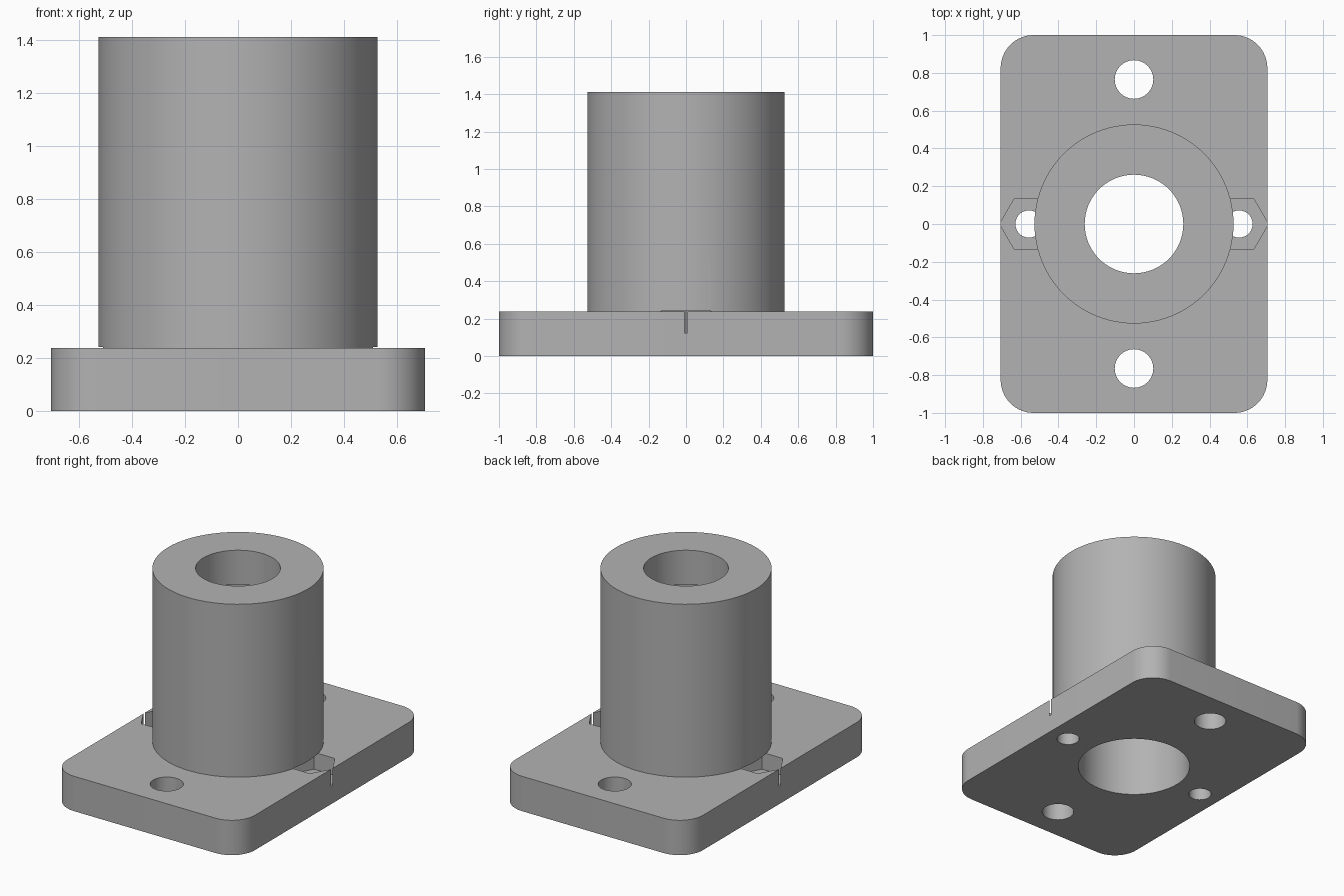
import bpy, bmesh, math

if "Cube" in bpy.data.objects:
    bpy.data.objects.remove(bpy.data.objects["Cube"])

PLATE_X, PLATE_Y, PLATE_Z = 0.706, 1.0, 0.237
CORNER = 0.175
TOP = 1.412

grey = bpy.data.materials.new("plain grey")
grey.use_nodes = True
colour = (0.45, 0.45, 0.45, 1)
grey.diffuse_color = colour
grey.node_tree.nodes["Principled BSDF"].inputs["Base Color"].default_value = colour


def prism(name, outline, z0, z1):
    """Extrude a closed outline from z0 to z1."""
    bm = bmesh.new()
    base = bm.faces.new([bm.verts.new((x, y, z0)) for x, y in outline])
    side = bmesh.ops.extrude_face_region(bm, geom=[base])["geom"]
    verts = [v for v in side if isinstance(v, bmesh.types.BMVert)]
    bmesh.ops.translate(bm, verts=verts, vec=(0, 0, z1 - z0))
    bmesh.ops.recalc_face_normals(bm, faces=bm.faces)
    mesh = bpy.data.meshes.new(name)
    bm.to_mesh(mesh)
    bm.free()
    mesh.materials.append(grey)
    obj = bpy.data.objects.new(name, mesh)
    bpy.context.collection.objects.link(obj)
    return obj


def circle(x, y, r, n=96):
    return [(x + r * math.cos(math.tau * i / n), y + r * math.sin(math.tau * i / n))
            for i in range(n)]


def rounded_rectangle(hx, hy, r, steps=16):
    points = []
    for k, (sx, sy) in enumerate([(1, 1), (-1, 1), (-1, -1), (1, -1)]):
        for i in range(steps + 1):
            a = math.pi / 2 * (k + i / steps)
            points.append((sx * (hx - r) + r * math.cos(a), sy * (hy - r) + r * math.sin(a)))
    return points


def combine(target, other, operation):
    mod = target.modifiers.new(operation.lower(), "BOOLEAN")
    mod.operation, mod.object, mod.solver = operation, other, "EXACT"
    bpy.context.view_layer.objects.active = target
    bpy.ops.object.modifier_apply(modifier=mod.name)
    bpy.data.objects.remove(other)


# Flange plate joined to the round sleeve
body = prism("flanged_sleeve", rounded_rectangle(PLATE_X, PLATE_Y, CORNER), 0, PLATE_Z)
combine(body, prism("sleeve", circle(0, 0, 0.527), 0.05, TOP), "UNION")

# Wide bore from below, narrower mouth at the top
combine(body, prism("wide_bore", circle(0, 0, 0.36), -0.1, TOP - 0.232), "DIFFERENCE")
combine(body, prism("narrow_bore", circle(0, 0, 0.261), 1, TOP + 0.1), "DIFFERENCE")

for s in (1, -1):
    # Mounting hole, small screw hole and hexagonal nut pocket
    combine(body, prism("mounting_hole", circle(0, s * 0.765, 0.102, 64), -0.1, 0.4), "DIFFERENCE")
    combine(body, prism("nut_pocket", circle(s * 0.556, 0, 0.155, 6), 0.122, 0.241), "DIFFERENCE")
    combine(body, prism("screw_hole", circle(s * 0.556, 0, 0.072, 48), -0.1, 0.2), "DIFFERENCE")

bpy.ops.object.select_all(action="DESELECT")
body.select_set(True)
bpy.context.view_layer.objects.active = body
bpy.ops.object.shade_smooth_by_angle(angle=math.radians(30))
